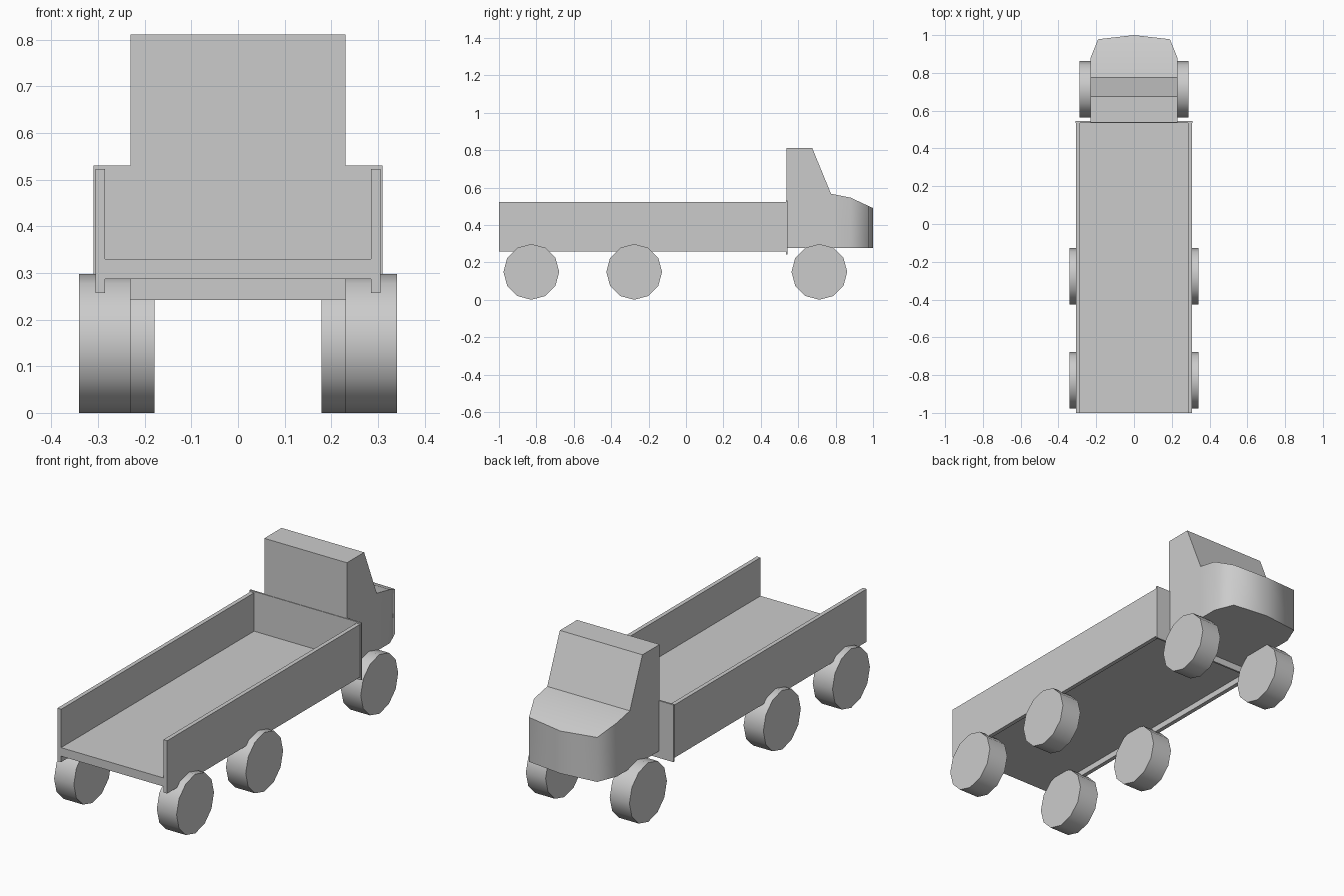
import bpy, bmesh, math

if "Cube" in bpy.data.objects:
    bpy.data.objects.remove(bpy.data.objects["Cube"])


def box(name, x0, x1, y0, y1, z0, z1):
    bpy.ops.mesh.primitive_cube_add(size=1, location=((x0 + x1) / 2, (y0 + y1) / 2, (z0 + z1) / 2))
    ob = bpy.context.object
    ob.name = name
    ob.scale = (x1 - x0, y1 - y0, z1 - z0)
    bpy.ops.object.transform_apply(location=False, rotation=False, scale=True)
    return ob


def wheel(name, x, y, radius=0.149, width=0.11):
    bpy.ops.mesh.primitive_cylinder_add(vertices=12, radius=radius, depth=width,
                                        location=(x, y, radius), rotation=(0, math.pi / 2, 0))
    bpy.context.object.name = name
    bpy.ops.object.shade_smooth_by_angle(angle=math.radians(35))


# Cargo bed: floor, side walls and headboard
box("bed_floor", -0.285, 0.285, -1, 0.54, 0.287, 0.33)
for side, s in (("left", -1), ("right", 1)):
    a, b = sorted((s * 0.285, s * 0.306))
    box(f"bed_wall_{side}", a, b, -1, 0.54, 0.257, 0.523)
box("bed_headboard", -0.31, 0.31, 0.535, 0.544, 0.242, 0.53)

# Wheels: rear pairs sit further out than the steering pair
for axle, y, x in (("rear", -0.827, 0.286), ("middle", -0.277, 0.286), ("cab", 0.713, 0.2335)):
    for side, s in (("left", -1), ("right", 1)):
        wheel(f"{axle}_wheel_{side}", s * x, y)

# Cab: lofted along y from (y, half width, top height), closed by a pointed nose
stations = [(0.538, 0.23, 0.811), (0.675, 0.23, 0.811), (0.775, 0.23, 0.567),
            (0.88, 0.23, 0.546), (0.978, 0.19, 0.5)]
base = 0.276
bm = bmesh.new()
rows = [[bm.verts.new(p) for p in ((-w, y, base), (-w, y, z), (w, y, z), (w, y, base))]
        for y, w, z in stations]
bm.faces.new(rows[0])
for r, q in zip(rows, rows[1:]):
    for i in range(4):
        j = (i + 1) % 4
        bm.faces.new((r[i], r[j], q[j], q[i]))
tip_low, tip_top = bm.verts.new((0, 1, base)), bm.verts.new((0, 1, 0.49))
last = rows[-1]
bm.faces.new((last[0], last[1], tip_top, tip_low))
bm.faces.new((last[2], last[3], tip_low, tip_top))
bm.faces.new((last[1], last[2], tip_top))
bm.faces.new((last[3], last[0], tip_low))
bmesh.ops.recalc_face_normals(bm, faces=bm.faces)

# Round the nose by smooth shading; keep every other fold crisp
for f in bm.faces:
    f.smooth = True
for e in bm.edges:
    a, b = e.verts
    nose_upright = (a.co - b.co).xy.length < 1e-4 and a.co.y > 0.8
    e.smooth = nose_upright or e.calc_face_angle(0) < math.radians(30)
mesh = bpy.data.meshes.new("cab")
bm.to_mesh(mesh)
bm.free()
bpy.context.collection.objects.link(bpy.data.objects.new("cab", mesh))
